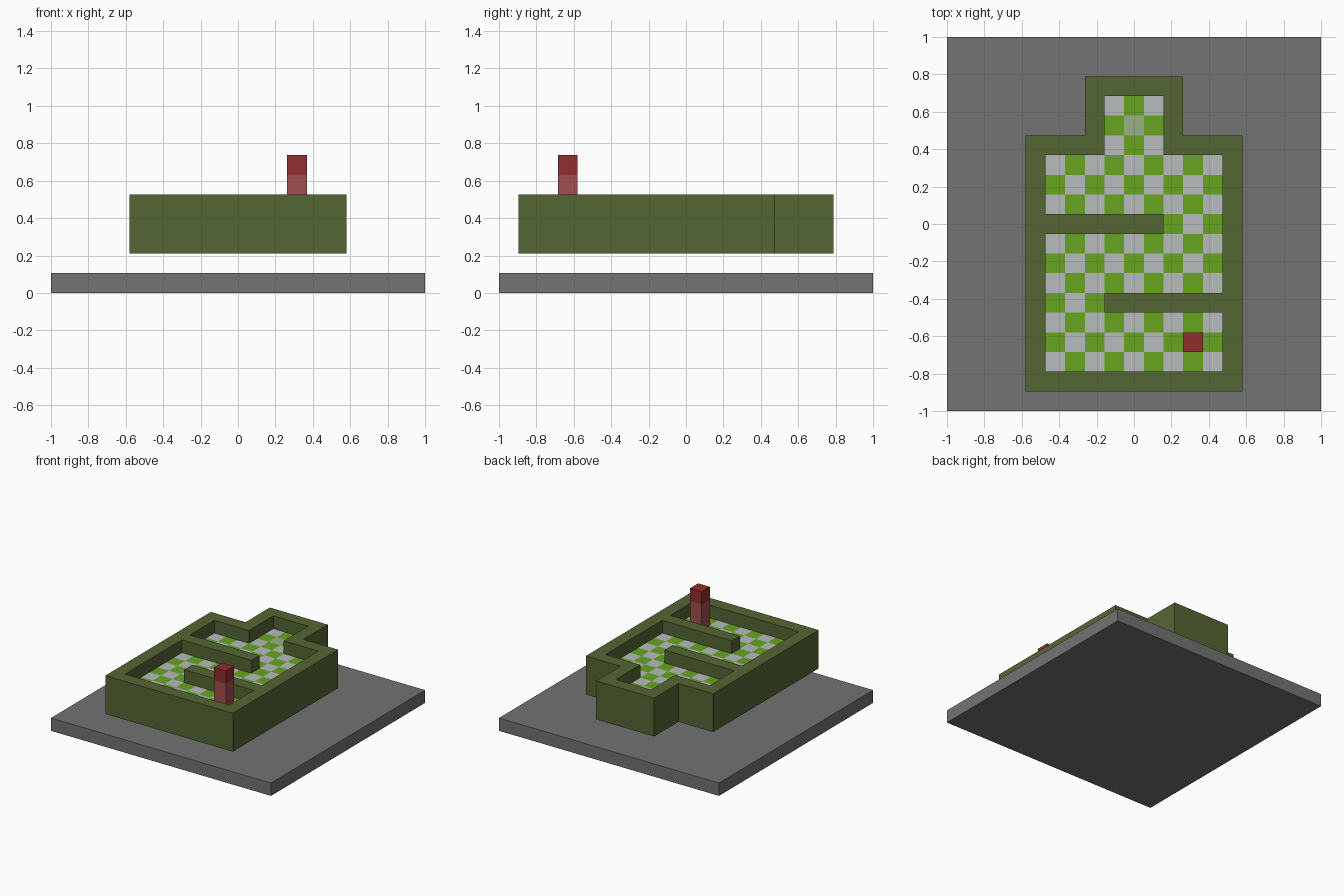
import bpy, bmesh
from mathutils import Vector

cube = bpy.data.objects.get("Cube")
if cube:
    bpy.data.objects.remove(cube, do_unlink=True)

N = 19          # the whole model sits on a grid of 19 cells
U = 2 / N       # size of one cell


def material(name, r, g, b):
    def lin(c):
        c /= 255
        return c / 12.92 if c <= 0.04045 else ((c + 0.055) / 1.055) ** 2.4
    m = bpy.data.materials.new(name)
    m.use_nodes = True
    m.diffuse_color = (lin(r), lin(g), lin(b), 1)
    m.node_tree.nodes["Principled BSDF"].inputs["Base Color"].default_value = m.diffuse_color
    return m


slate = material("slate grey", 115, 115, 115)
olive = material("olive green", 85, 102, 52)
lime = material("lime green", 103, 165, 32)
silver = material("pale grey", 184, 188, 190)
sage = material("sage green", 152, 176, 136)
crimson = material("dark red", 146, 45, 46)
rose = material("dusty red", 160, 80, 78)


def point(i, j, k):
    """Grid corner to model position."""
    return Vector((i * U - 1, j * U - 1, k * U))


def finish(name, bm, mats):
    mesh = bpy.data.meshes.new(name)
    bm.to_mesh(mesh)
    bm.free()
    for m in mats:
        mesh.materials.append(m)
    ob = bpy.data.objects.new(name, mesh)
    bpy.context.scene.collection.objects.link(ob)
    return ob


def thicken(ob, cells, offset):
    mod = ob.modifiers.new("thickness", "SOLIDIFY")
    mod.thickness = cells * U
    mod.offset = offset


def box(name, low, high, mat):
    a, b = point(*low), point(*high)
    bm = bmesh.new()
    bmesh.ops.create_cube(bm, size=1)
    for v in bm.verts:
        v.co = Vector(a[n] if v.co[n] < 0 else b[n] for n in range(3))
    return finish(name, bm, [mat])


# Square ground slab
box("ground_slab", (0, 0, 0), (N, N, 1), slate)

# Maze walls: outer outline, and the corridor outline cut out of it
outer = [(4, 1), (15, 1), (15, 14), (12, 14), (12, 17), (7, 17), (7, 14), (4, 14)]
corridor = [(5, 2), (14, 2), (14, 5), (8, 5), (8, 6), (14, 6), (14, 13), (11, 13),
            (11, 16), (8, 16), (8, 13), (5, 13), (5, 10), (11, 10), (11, 9), (5, 9)]
bm = bmesh.new()
edges = []
for loop in (outer, corridor):
    verts = [bm.verts.new(point(i, j, 2)) for i, j in loop]
    edges += [bm.edges.new((v, verts[n - 1])) for n, v in enumerate(verts)]
bmesh.ops.triangle_fill(bm, edges=edges, use_beauty=True, normal=(0, 0, 1))
bm.normal_update()
for f in bm.faces:
    if f.normal.z < 0:
        f.normal_flip()
thicken(finish("maze_walls", bm, [olive]), 3, 1)

# Chequered floor with one goal tile
GOAL = (9, 14)


def is_floor(i, j):
    if j >= 13:
        return 8 <= i < 11
    return not (j == 5 and i >= 8) and not (j == 9 and i < 11)


bm = bmesh.new()
for i in range(5, 14):
    for j in range(2, 16):
        if is_floor(i, j):
            ring = ((i, j), (i + 1, j), (i + 1, j + 1), (i, j + 1))
            face = bm.faces.new([bm.verts.new(point(a, b, 4)) for a, b in ring])
            face.material_index = 2 if (i, j) == GOAL else (i + j) % 2
bmesh.ops.remove_doubles(bm, verts=bm.verts, dist=U / 100)
thicken(finish("chequered_floor", bm, [lime, silver, sage]), 1, -1)

# Player pillar: body and head
box("player_body", (12, 3, 4), (13, 4, 6), rose)
box("player_head", (12, 3, 6), (13, 4, 7), crimson)
